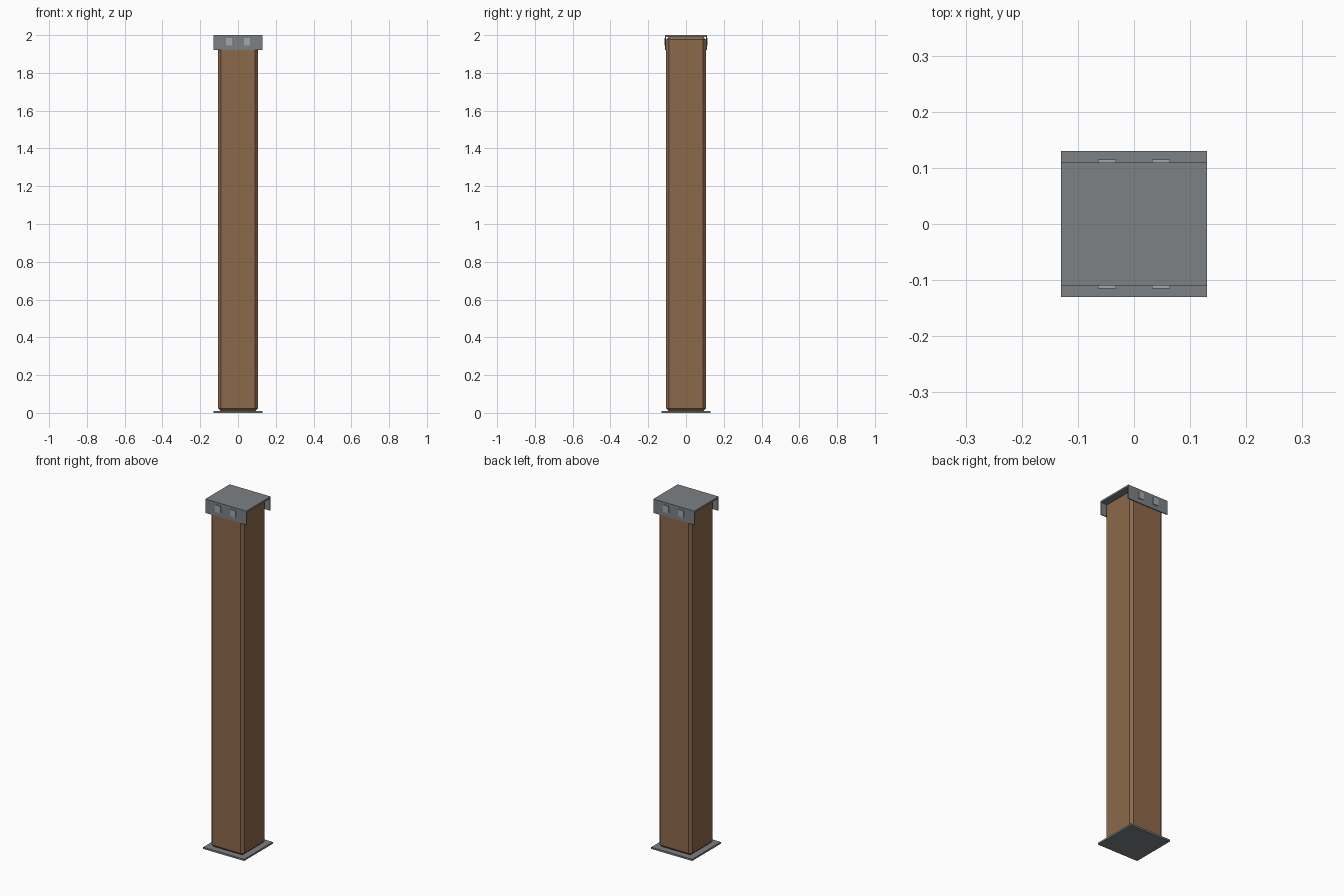
import bpy, bmesh

if "Cube" in bpy.data.objects:
    bpy.data.objects.remove(bpy.data.objects["Cube"])


def material(name, rgb):
    m = bpy.data.materials.new(name)
    m.diffuse_color = (*rgb, 1)
    m.use_nodes = True
    m.node_tree.nodes["Principled BSDF"].inputs["Base Color"].default_value = m.diffuse_color
    return m


wood = material("brown_wood", (0.26, 0.14, 0.07))
steel = material("grey_steel", (0.20, 0.22, 0.23))
bolt_steel = material("light_bolt_steel", (0.36, 0.39, 0.41))


def box(name, lo, hi, mat, bevel=0):
    """Box between two corners, with optional flat chamfer."""
    bm = bmesh.new()
    bmesh.ops.create_cube(bm, size=1)
    for v in bm.verts:
        for i in range(3):
            v.co[i] = lo[i] if v.co[i] < 0 else hi[i]
    if bevel:
        bmesh.ops.bevel(bm, geom=bm.edges[:], offset=bevel, segments=1,
                        affect='EDGES', profile=0.5)
    bmesh.ops.recalc_face_normals(bm, faces=bm.faces)
    me = bpy.data.meshes.new(name)
    bm.to_mesh(me)
    bm.free()
    me.materials.append(mat)
    ob = bpy.data.objects.new(name, me)
    bpy.context.collection.objects.link(ob)
    return ob


# Chamfered timber post on a square foot plate
box("post", (-0.105, -0.105, 0.008), (0.105, 0.105, 1.992), wood, 0.015)
box("foot_plate", (-0.13, -0.13, 0), (0.13, 0.13, 0.01), steel)

# Cap bracket: a top plate with a flange folded down front and back
box("cap_plate", (-0.13, -0.11, 1.99), (0.13, 0.11, 2.0), steel)
for side, s in (("front", -1), ("back", 1)):
    ys = sorted((s * 0.105, s * 0.11))
    box(side + "_flange", (-0.13, ys[0], 1.92), (0.13, ys[1], 1.99), steel)
    # Square bolt heads
    ys = sorted((s * 0.108, s * 0.115))
    for label, x in (("left", -0.048), ("right", 0.048)):
        box(f"{side}_{label}_bolt", (x - 0.016, ys[0], 1.945),
            (x + 0.016, ys[1], 1.985), bolt_steel)
